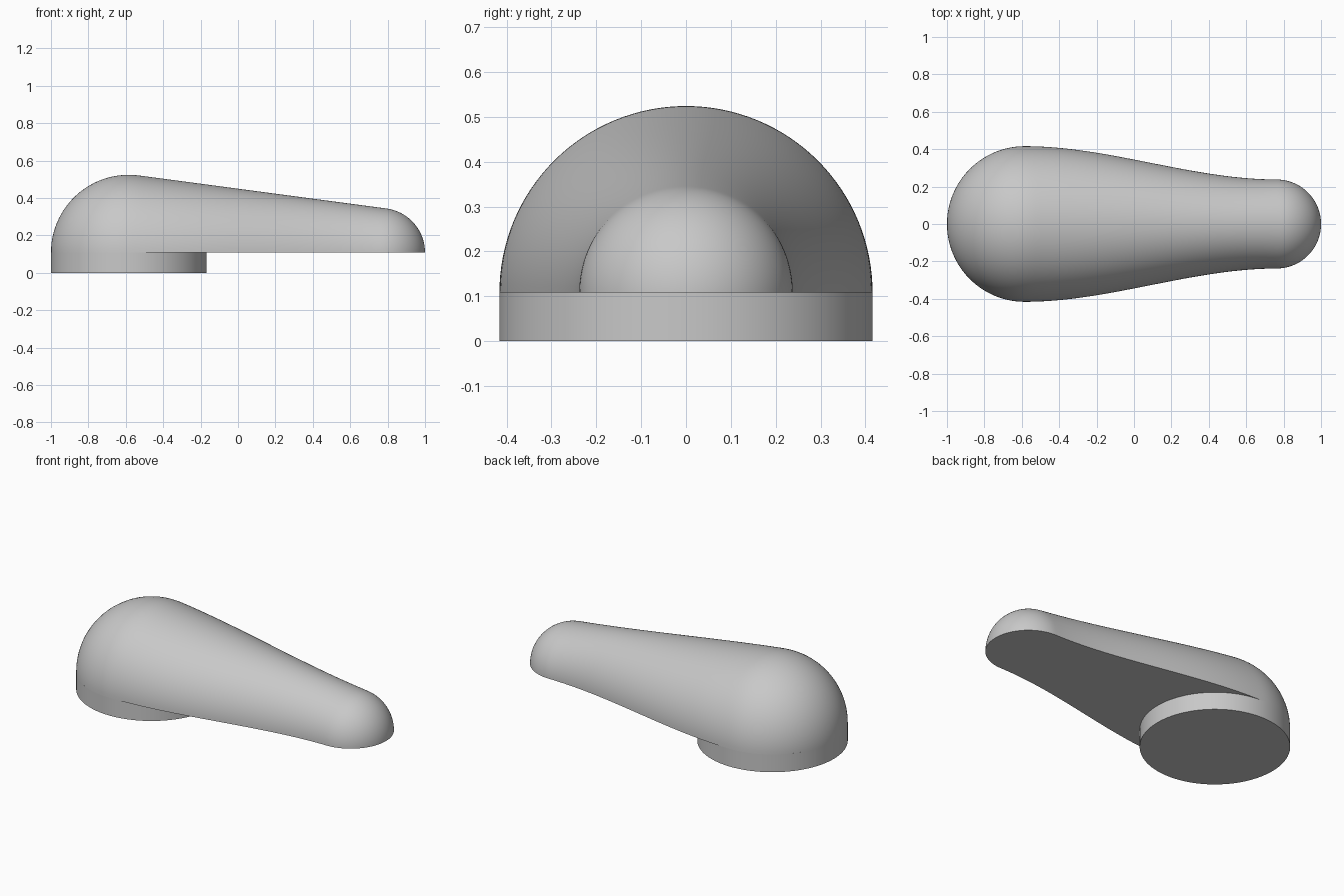
import bpy
import bmesh
from math import sin, cos, pi, sqrt

if "Cube" in bpy.data.objects:
    bpy.data.objects.remove(bpy.data.objects["Cube"])

BIG_R, BIG_X = 0.416, -0.584    # broad round end
TIP_R, TIP_X = 0.238, 0.762     # narrow round end
BASE_H = 0.108
LENGTH = TIP_X - BIG_X
LEAN = (BIG_R - TIP_R) / LENGTH  # sine of the top slope

grey = bpy.data.materials.new("plain grey")
grey.use_nodes = True
colour = (0.58, 0.58, 0.58, 1)
grey.diffuse_color = colour
grey.node_tree.nodes["Principled BSDF"].inputs["Base Color"].default_value = colour


def arc(x, centre, radius):
    return sqrt(max(0, radius ** 2 - (x - centre) ** 2))


def half_width(x):
    if x < BIG_X:
        return arc(x, BIG_X, BIG_R)
    if x > TIP_X:
        return arc(x, TIP_X, TIP_R)
    t = (x - BIG_X) / LENGTH
    return BIG_R + (TIP_R - BIG_R) * t * t * (3 - 2 * t)


def height(x):
    # Straight ridge tangent to both round ends
    if x < BIG_X + BIG_R * LEAN:
        return arc(x, BIG_X, BIG_R)
    if x > TIP_X + TIP_R * LEAN:
        return arc(x, TIP_X, TIP_R)
    return (BIG_R - (x - BIG_X) * LEAN) / sqrt(1 - LEAN ** 2)


def finish(bm, name):
    bmesh.ops.remove_doubles(bm, verts=bm.verts, dist=1e-5)
    bmesh.ops.recalc_face_normals(bm, faces=bm.faces)
    mesh = bpy.data.meshes.new(name)
    bm.to_mesh(mesh)
    bm.free()
    mesh.materials.append(grey)
    obj = bpy.data.objects.new(name, mesh)
    bpy.context.collection.objects.link(obj)
    bpy.ops.object.select_all(action='DESELECT')
    obj.select_set(True)
    bpy.context.view_layer.objects.active = obj
    bpy.ops.object.shade_smooth_by_angle(angle=pi / 6)
    return obj


# Handle body: half-ellipse sections lofted along x, flat underneath
CAP, SPAN, SIDES = 24, 48, 64
stations = [BIG_X - BIG_R * cos(pi / 2 * i / CAP) for i in range(CAP)]
stations += [BIG_X + LENGTH * i / SPAN for i in range(SPAN)]
stations += [TIP_X + TIP_R * sin(pi / 2 * i / CAP) for i in range(CAP + 1)]

bm = bmesh.new()
rings = []
for x in stations:
    w, h = half_width(x), height(x)
    rings.append([bm.verts.new((x, w * cos(pi * k / SIDES),
                                BASE_H + h * sin(pi * k / SIDES)))
                  for k in range(SIDES + 1)])
for a, b in zip(rings, rings[1:]):
    for k in range(SIDES + 1):
        j = (k + 1) % (SIDES + 1)
        bm.faces.new((a[k], a[j], b[j], b[k]))
finish(bm, "handle_body")

# Round base below the broad end
bm = bmesh.new()
bmesh.ops.create_cone(bm, cap_ends=True, segments=128, radius1=BIG_R,
                      radius2=BIG_R, depth=BASE_H)
bmesh.ops.translate(bm, verts=bm.verts, vec=(BIG_X, 0, BASE_H / 2))
finish(bm, "round_base")
